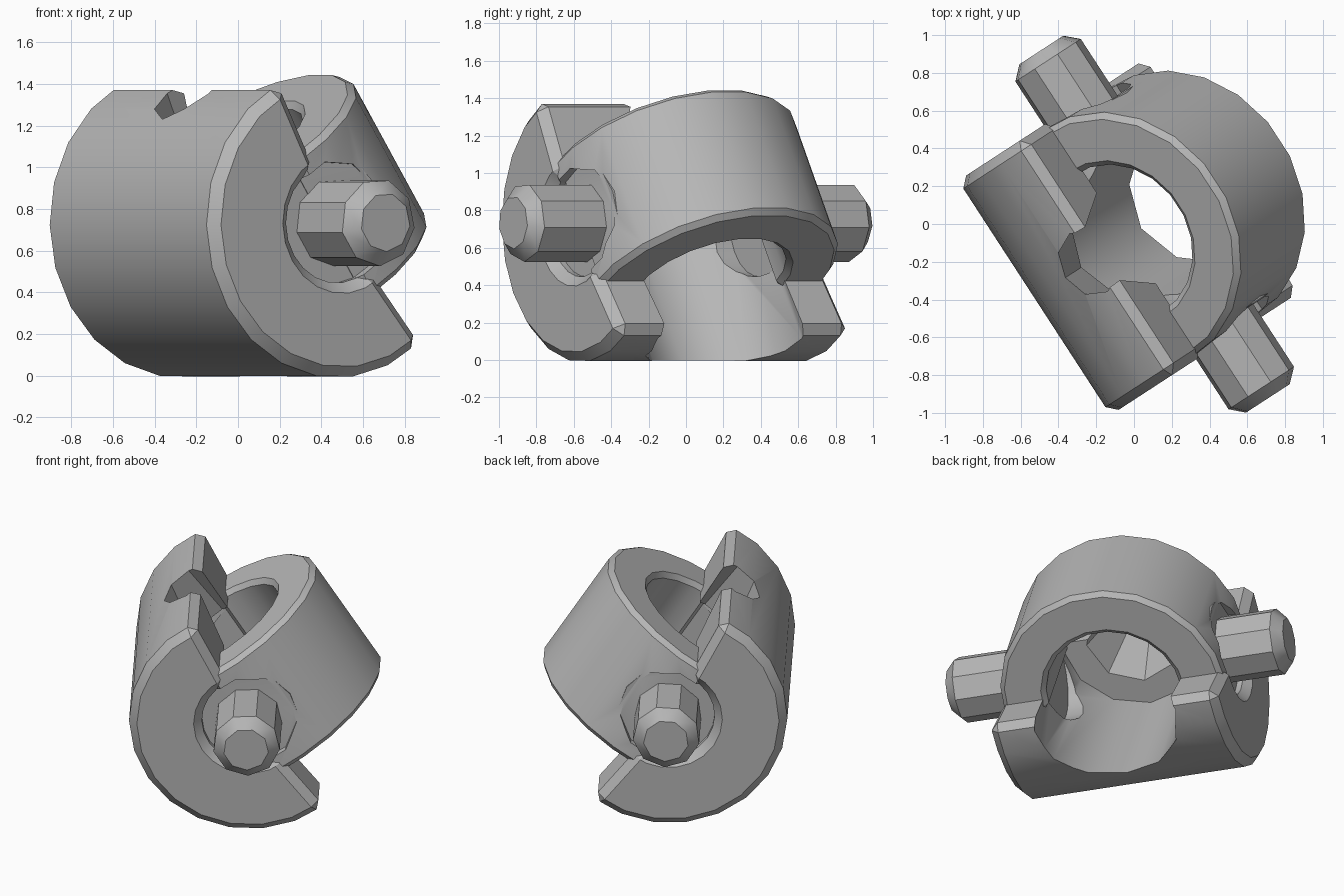
import bpy, bmesh, math
from mathutils import Matrix, Vector

if "Cube" in bpy.data.objects:
    bpy.data.objects.remove(bpy.data.objects["Cube"])

grey = bpy.data.materials.new("matte_grey")
grey.use_nodes = True
GREY = (0.47, 0.47, 0.47, 1)
grey.diffuse_color = GREY
grey.node_tree.nodes["Principled BSDF"].inputs["Base Color"].default_value = GREY

# Joint frame: X along the pin, Y from the yoke to the collar, Z along the bore
pin_axis = Vector((0.545, -0.838, 0)).normalized()
side = Vector((-pin_axis.y, pin_axis.x, 0))
tilt = math.radians(33)
collar_dir = side * math.cos(tilt) + Vector((0, 0, math.sin(tilt)))
bore_axis = pin_axis.cross(collar_dir)
FRAME = Matrix((pin_axis, collar_dir, bore_axis)).transposed().to_4x4()
FRAME.translation = (0.097, 0.015, 0.735)


def make(name, bm):
    bmesh.ops.recalc_face_normals(bm, faces=bm.faces[:])
    mesh = bpy.data.meshes.new(name)
    bm.to_mesh(mesh)
    bm.free()
    mesh.materials.append(grey)
    obj = bpy.data.objects.new(name, mesh)
    bpy.context.collection.objects.link(obj)
    obj.matrix_world = FRAME
    return obj


def half_tube(name, outer, inner, half_length, start, end, steps, place):
    """Extrude a part-ring section; place maps (a, b, along) to the joint frame."""
    angles = [math.radians(start + (end - start) * i / steps) for i in range(steps + 1)]
    section = [(outer * math.cos(a), outer * math.sin(a)) for a in angles]
    section += [(inner * math.cos(a), inner * math.sin(a)) for a in reversed(angles)]
    bm = bmesh.new()
    rows = [[bm.verts.new(place(a, b, s * half_length)) for a, b in section] for s in (-1, 1)]
    n = len(section)
    for i in range(n):
        j = (i + 1) % n
        bm.faces.new((rows[0][i], rows[0][j], rows[1][j], rows[1][i]))
    # End caps as quads between the outer and inner arcs
    for row in rows:
        for i in range(steps):
            bm.faces.new((row[i], row[i + 1], row[n - 2 - i], row[n - 1 - i]))
    return make(name, bm)


def rod(name, r1, r2, start, end, sides, along_pin=True):
    bm = bmesh.new()
    bmesh.ops.create_cone(bm, cap_ends=True, segments=sides, radius1=r1, radius2=r2,
                          depth=abs(end - start))
    bmesh.ops.translate(bm, vec=(0, 0, (start + end) / 2), verts=bm.verts)
    if along_pin:
        bmesh.ops.rotate(bm, matrix=Matrix.Rotation(math.pi / 2, 3, 'Y'), verts=bm.verts)
    return make(name, bm)


def apply(obj, mod):
    bpy.ops.object.select_all(action='DESELECT')
    bpy.context.view_layer.objects.active = obj
    obj.select_set(True)
    bpy.ops.object.modifier_apply(modifier=mod.name)


def chamfer(obj, width):
    mod = obj.modifiers.new("chamfer", 'BEVEL')
    mod.width = width
    mod.segments = 1
    mod.limit_method = 'ANGLE'
    mod.angle_limit = math.radians(45)
    apply(obj, mod)


def cut(obj, cutter):
    cutter.hide_render = True
    mod = obj.modifiers.new("cut", 'BOOLEAN')
    mod.operation = 'DIFFERENCE'
    mod.solver = 'EXACT'
    mod.object = cutter
    apply(obj, mod)
    bpy.data.objects.remove(cutter)


# Yoke: half tube around the pin, with a wide bore below and a small notch above
yoke = half_tube("yoke", 0.745, 0.29, 0.74, 84, 276, 12, lambda a, b, t: (t, a, b))
chamfer(yoke, 0.05)
cut(yoke, rod("bore_cutter", 0.46, 0.46, -0.9, 0.36, 12, along_pin=False))
cut(yoke, rod("notch_cutter", 0.32, 0.17, 0.3, 0.78, 8, along_pin=False))

# Collar: half tube around the bore
collar = half_tube("collar", 0.72, 0.43, 0.4, -4, 184, 11, lambda a, b, t: (a, b, t))
chamfer(collar, 0.03)

parts = [yoke, collar]
for label, s in (("front", 1), ("back", -1)):
    # Recess around each pin, rounded lug behind it, then the pin
    cut(collar, rod("recess_cutter", 0.3, 0.3, *sorted((s * 0.66, s * 0.9)), 10))
    lug = rod(label + "_lug", 0.31, 0.31, *sorted((s * 0.45, s * 0.655)), 14)
    pin = rod(label + "_pin", 0.21, 0.21, *sorted((s * 0.5, 0.02 + s * 1.1)), 9)
    chamfer(pin, 0.065)
    parts += [lug, pin]

for obj in parts:
    bpy.ops.object.select_all(action='DESELECT')
    bpy.context.view_layer.objects.active = obj
    obj.select_set(True)
    bpy.ops.object.shade_smooth_by_angle(angle=math.radians(32))
